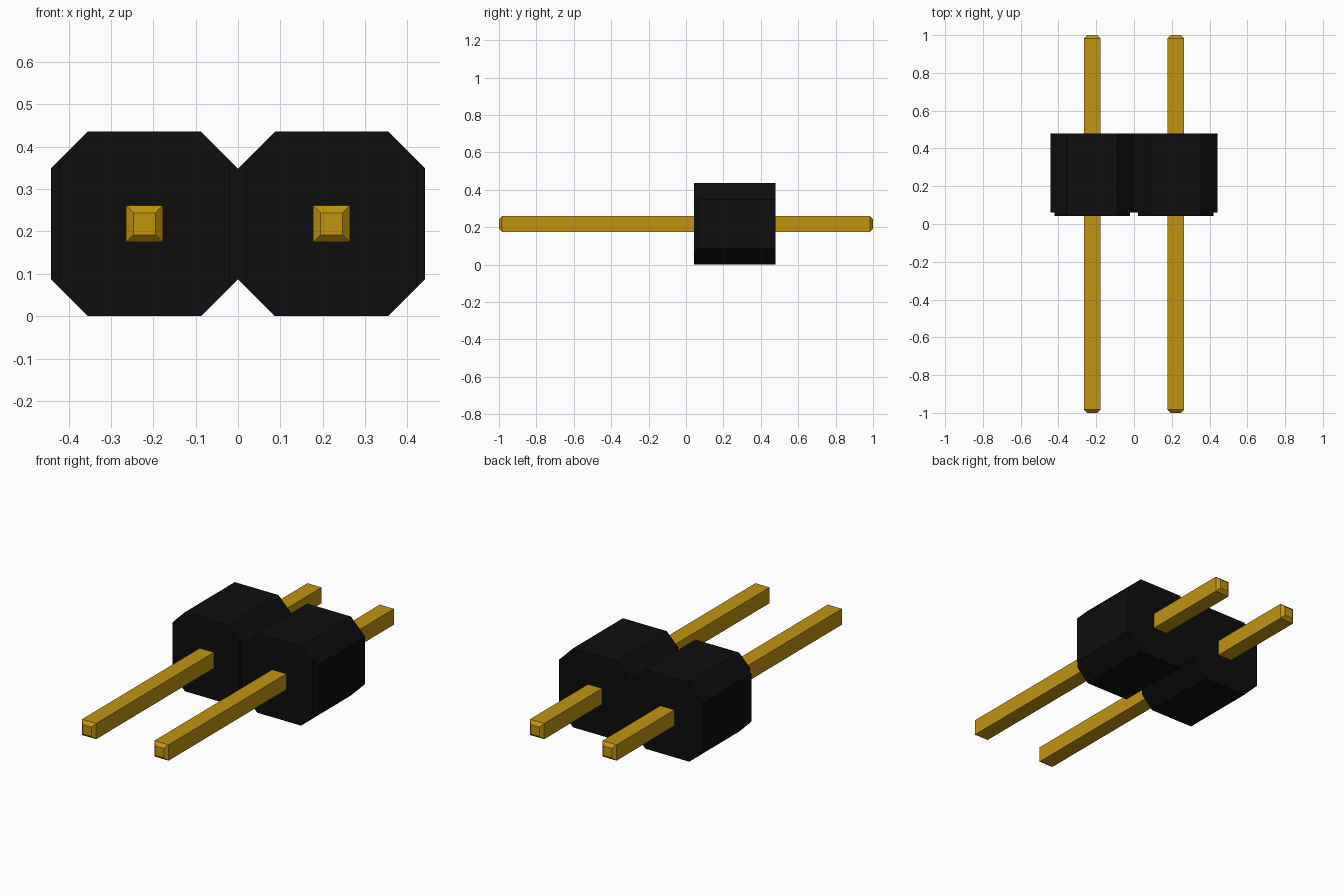
import bpy
import bmesh

cube = bpy.data.objects.get("Cube")
if cube:
    bpy.data.objects.remove(cube, do_unlink=True)

PITCH = 0.442          # spacing of the two positions
HEIGHT = 0.436         # housing height
CHAMFER = 0.0875       # housing corner cut
STEP = 0.02            # side inset of the front lips
Y_FRONT, Y_LIP, Y_BACK = 0.043, 0.061, 0.478
PIN = 0.087            # pin thickness
TIP = 0.0175           # pin tip bevel


def make_material(name, color, roughness):
    mat = bpy.data.materials.new(name)
    mat.use_nodes = True
    mat.diffuse_color = color
    bsdf = mat.node_tree.nodes["Principled BSDF"]
    bsdf.inputs["Base Color"].default_value = color
    bsdf.inputs["Roughness"].default_value = roughness
    return mat


black = make_material("black plastic", (0.004, 0.004, 0.004, 1), 0.6)
gold = make_material("gold metal", (0.54, 0.295, 0.005, 1), 0.5)


def loft(name, sections, mat):
    """Join matching (y, outline) sections front to back and cap both ends."""
    bm = bmesh.new()
    rings = [[bm.verts.new((x, y, z)) for x, z in outline] for y, outline in sections]
    n = len(rings[0])
    for a, b in zip(rings, rings[1:]):
        for i in range(n):
            j = (i + 1) % n
            bm.faces.new((a[i], a[j], b[j], b[i]))
    bm.faces.new(rings[0])
    bm.faces.new(rings[-1])
    bmesh.ops.recalc_face_normals(bm, faces=bm.faces)
    mesh = bpy.data.meshes.new(name)
    bm.to_mesh(mesh)
    bm.free()
    mesh.materials.append(mat)
    obj = bpy.data.objects.new(name, mesh)
    bpy.context.collection.objects.link(obj)
    return obj


def octagon(cx, half, cut):
    """Outline with cut corners, centred on cx, resting on z = 0."""
    w = half - cut
    return [(cx - w, 0), (cx + w, 0), (cx + half, cut), (cx + half, HEIGHT - cut),
            (cx + w, HEIGHT), (cx - w, HEIGHT), (cx - half, HEIGHT - cut), (cx - half, cut)]


def square(cx, half):
    cz = HEIGHT / 2
    return [(cx - half, cz - half), (cx + half, cz - half),
            (cx + half, cz + half), (cx - half, cz + half)]


# Housing: two joined octagons with V grooves between them
left = octagon(PITCH / 2, PITCH / 2, CHAMFER)
right = octagon(-PITCH / 2, PITCH / 2, CHAMFER)
outline = right[:3] + left[:7] + right[4:]
# Order: right bottom to groove, round the left octagon, back along the right top
outline = right[:3] + left[:6] + [left[6]] + right[4:]
loft("housing", [(Y_LIP, outline), (Y_BACK, outline)], black)

# Front lips and pins, one per position
for side, cx in (("left", PITCH / 2), ("right", -PITCH / 2)):
    lip = octagon(cx, PITCH / 2 - STEP, CHAMFER - STEP)
    loft(side + "_front_lip", [(Y_FRONT, lip), (Y_LIP, lip)], black)

    tip, shaft = square(cx, PIN / 2 - TIP), square(cx, PIN / 2)
    loft(side + "_pin", [(-1, tip), (-1 + TIP, shaft), (1 - TIP, shaft), (1, tip)], gold)
